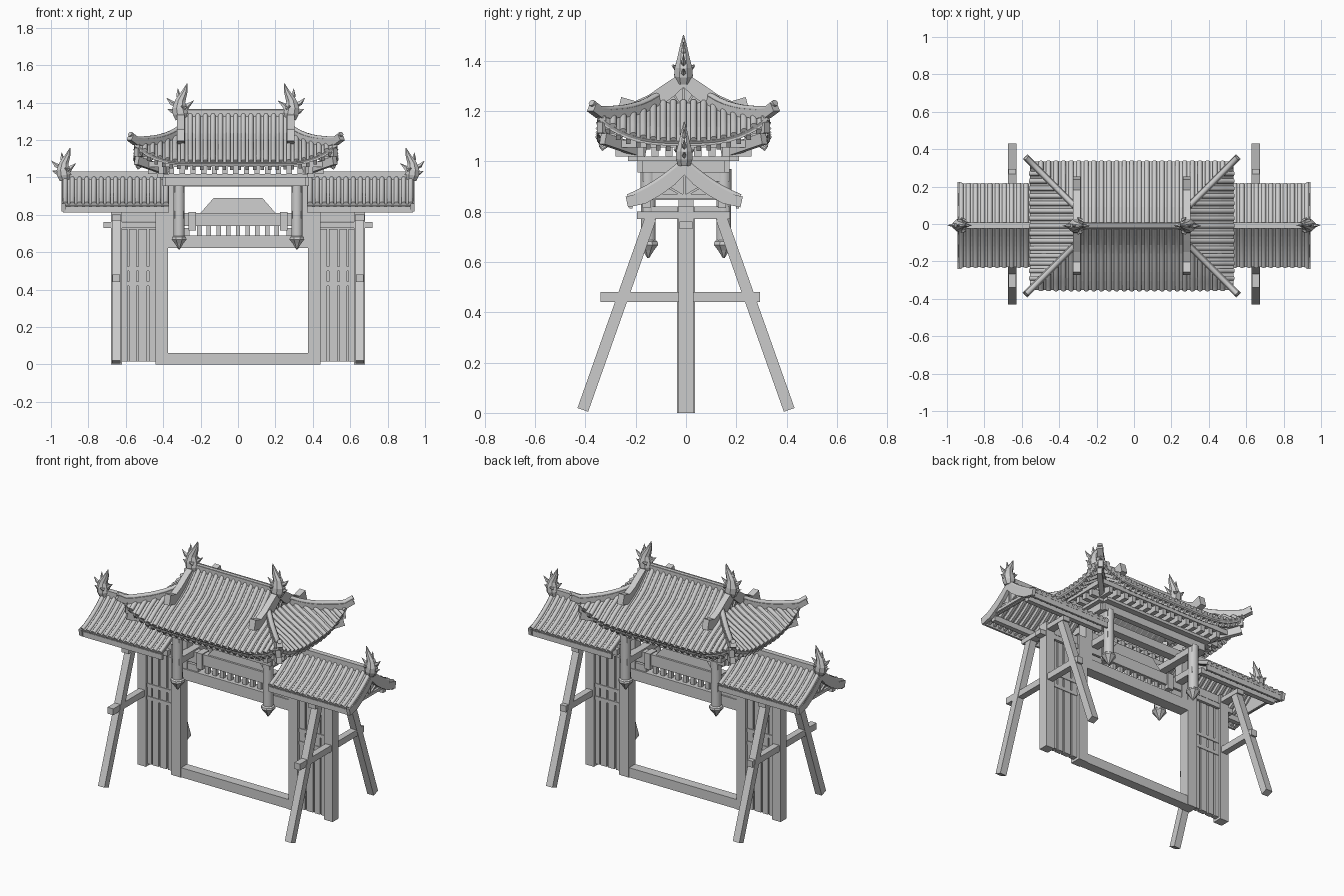
import bpy, bmesh, math
from mathutils import Vector as V

if "Cube" in bpy.data.objects:
    bpy.data.objects.remove(bpy.data.objects["Cube"])

parts = {}
SG = (-1, 1)

def get(name):
    return parts.setdefault(name, bmesh.new())

def sweep(name, pts, w, h, n=4, sc=None, up=(0, 0, 1)):
    """Sweep an n-sided section (w wide, h high) along pts, optionally scaled."""
    bm, pts, up = get(name), [V(p) for p in pts], V(up)
    k, rings = (math.sqrt(2) if n == 4 else 1) / 2, []
    for i, p in enumerate(pts):
        t = (pts[min(i + 1, len(pts) - 1)] - pts[max(i - 1, 0)]).normalized()
        s = t.cross(up).normalized()
        m, f = s.cross(t), k * (sc[i] if sc else 1)
        rings.append([bm.verts.new(p + s * w * f * math.cos(a) + m * h * f * math.sin(a))
                      for a in (2 * math.pi * (j + .5) / n for j in range(n))])
    for a, b in zip(rings, rings[1:]):
        for j in range(n):
            bm.faces.new((a[j], a[j - 1], b[j - 1], b[j]))
    bm.faces.new(rings[0])
    bm.faces.new(rings[-1][::-1])

def box(name, x0, x1, y0, y1, z0, z1):
    x = (x0 + x1) / 2
    y = (y0 + y1) / 2
    sweep(name, [(x, y, z0), (x, y, z1)], abs(x1 - x0), abs(y1 - y0), up=(0, 1, 0))

def post(name, x, y, prof, n=12):
    r = [p[0] for p in prof]
    sweep(name, [(x, y, p[1]) for p in prof], 2, 2, n, r, (0, 1, 0))

def grid(name, f, nu, nv):
    bm = get(name)
    vs = [[bm.verts.new(f(i / nu, j / nv)) for j in range(nv + 1)] for i in range(nu + 1)]
    for i in range(nu):
        for j in range(nv):
            bm.faces.new((vs[i][j], vs[i + 1][j], vs[i + 1][j + 1], vs[i][j + 1]))

def interp(tab, d):
    for (a, p), (b, q) in zip(tab, tab[1:]):
        if d <= b:
            return p + (q - p) * (d - a) / (b - a)
    return tab[-1][1]

def lerp(a, b, n):
    return [a + (b - a) * i / n for i in range(n + 1)]

MAIN = [(0, 1.335), (.05, 1.28), (.1, 1.228), (.15, 1.193), (.2, 1.165), (.27, 1.125), (.34, 1.075)]
SIDE = [(0, .995), (.05, .952), (.1, .915), (.15, .885), (.2, .86), (.23, .848)]

def mz(x, y):
    """Height of the hip-and-gable roof with upturned corners."""
    x, y = abs(x), abs(y)
    d = max(y, x - .2) if x > .3 else y
    return interp(MAIN, d) + .1 * (max(0, min(x - .2, y)) / .34) ** 3

# --- main roof: tiles, sheet and rafters on front and back slopes
for s in SG:
    for i in range(-13, 14):
        x = i * .0405
        y0 = 0 if abs(x) < .3 else abs(x) - .2
        sweep("main_roof_tiles", [(x, s * y, mz(x, y) + .008) for y in lerp(y0, .343, 7)], .028, .028, 8)
        for o in (-.008, .0):
            xr = x + .02 + o
        y1 = max(.19, abs(xr) - .2)
        if y1 < .32:
            sweep("main_rafters", [(xr, s * y, mz(xr, y) - .032) for y in lerp(y1, .33, 3)], .018, .024)
    grid("main_roof_sheet", lambda u, v: (.6 * u - .3, s * .34 * v, mz(.6 * u - .3, .34 * v)), 8, 7)
    for q in SG:
        def corner(u, v):
            x = .3 + .24 * u
            y = (x - .2) + (.54 - x) * v
            return (q * x, s * y, mz(x + 1e-4, y))
        grid("main_roof_sheet", corner, 8, 6)
    # end slope on the left / right
    for j in range(-8, 9):
        y = j * .04
        x0 = max(.302, abs(y) + .2)
        sweep("main_roof_tiles", [(s * x, y, mz(x, y) + .008) for x in lerp(x0, .543, 6)], .028, .028, 8)
        yr = y + .02
        if abs(yr) < .32:
            sweep("main_rafters", [(s * x, yr, mz(x, yr) - .032) for x in lerp(max(.39, abs(yr) + .2), .53, 3)], .018, .024)
    def end(u, v):
        y = .68 * u - .34
        x = max(.302, abs(y) + .2)
        x += (.54 - x) * v
        return (s * x, y, mz(x, y))
    grid("main_roof_sheet", end, 16, 6)
    # eave boards following the upturned edge
    sweep("main_eave_board", [(x, s * .325, mz(x, .325) - .017) for x in lerp(-.525, .525, 20)], .02, .014)
    sweep("main_eave_board", [(s * .525, y, mz(.525, y) - .017) for y in lerp(-.325, .325, 14)], .02, .014)
    # hip ridges, corner beams
    for q in SG:
        hip = [(s * (d + .2), q * d, mz(d + .2, d)) for d in lerp(.105, .365, 8)]
        sweep("main_hip_ridge", [V(p) + V((0, 0, .015)) for p in hip], .036, .034)
        sweep("main_hip_cap", [V(p) + V((0, 0, .034)) for p in hip], .03, .026, 8)
        sweep("main_corner_beam", [V(p) - V((0, 0, .04)) for p in hip[2:8]], .03, .045)
    # gable: curved board, panel and sunburst battens
    gb = [(-.255, 1.225), (-.19, 1.208), (-.125, 1.235), (-.06, 1.28), (0, 1.325)]
    gb += [(-y, z) for y, z in gb[-2::-1]]
    sweep("main_gable_board", [(s * .295, y, z) for y, z in gb], .04, .062)
    grid("main_gable_panel", lambda u, v: (s * .288, (u - .5) * .28 * (1 - v), 1.19 + .13 * v), 2, 4)
    for a in (-.09, -.04, 0, .04, .09):
        sweep("main_gable_batten", [(s * .296, 0, 1.205), (s * .296, a, 1.29 - abs(a) * .6)], .008, .014, up=(1, 0, 0))
    sweep("main_gable_batten", [(s * .298, -.11, 1.215), (s * .298, .11, 1.215)], .022, .016)
sweep("main_ridge", [(-.3, 0, 1.335), (.3, 0, 1.335)], .036, .05)
sweep("main_ridge_cap", [(-.3, 0, 1.357), (.3, 0, 1.357)], .028, .02, 8)

# --- nested ring beams and bracket blocks under the main eaves
def ring(name, hx, hy, w, z0, z1):
    for s in SG:
        box(name, -hx, hx, s * hy - w / 2, s * hy + w / 2, z0, z1)
        box(name, s * hx - w / 2, s * hx + w / 2, -hy, hy, z0, z1)
ring("main_ring_beam", .375, .165, .035, .955, 1.0)
ring("main_ring_plate", .385, .185, .07, 1.0, 1.018)
ring("main_upper_ring", .41, .2, .035, 1.06, 1.13)
ring("main_eave_purlin", .465, .262, .026, 1.055, 1.085)
for s in SG:
    for x in lerp(-.4, .4, 14):
        box("main_bracket", x - .014, x + .014, s * .17, s * .27, 1.018, 1.062)
    for y in lerp(-.17, .17, 6):
        box("main_bracket", s * .37, s * .47, y - .014, y + .014, 1.018, 1.062)
    for q in SG:
        sweep("main_corner_bracket", [(s * .37, q * .16, 1.035), (s * .53, q * .32, 1.09)], .03, .045)

for s in SG:
    # --- side roofs
    for i in range(15):
        x = s * (.385 + i * .0385)
        for q in SG:
            sweep("side_roof_tiles", [(x, q * y, interp(SIDE, y) + .006) for y in lerp(0, .222, 6)], .027, .027, 8)
            xr = x + s * .018
            if i < 14:
                sweep("side_rafters", [(xr, q * y, interp(SIDE, y) - .024) for y in lerp(.02, .212, 4)], .017, .022)
    for q in SG:
        grid("side_roof_sheet", lambda u, v: (s * (.37 + .57 * u), q * .22 * v, interp(SIDE, .22 * v)), 2, 8)
        box("side_eave_board", s * .37, s * .935, q * .205, q * .218, .812, .845)
        box("side_purlin", s * .37, s * .92, q * .15 - .015, q * .15 + .015, .815, .85)
    sweep("side_ridge", [(s * .36, 0, 1.008), (s * .94, 0, 1.008)], .032, .046)
    sb = [(-.228, .838), (-.16, .853), (-.1, .888), (-.05, .925), (0, .968)]
    sb += [(-y, z) for y, z in sb[-2::-1]]
    sweep("side_gable_board", [(s * .932, y, z) for y, z in sb], .022, .044)
    grid("side_gable_panel", lambda u, v: (s * .91, (u - .5) * .34 * (1 - v), .845 + .12 * v), 2, 4)
    sweep("side_gable_batten", [(s * .92, -.14, .86), (s * .92, .14, .86)], .02, .018)
    for a in (-.07, 0, .07):
        sweep("side_gable_batten", [(s * .92, 0, .86), (s * .92, a, .95 - abs(a) * .7)], .009, .014, up=(1, 0, 0))

    # --- posts, A-frame braces and cross bars
    box("outer_post", s * .62, s * .68, -.03, .03, 0, .82)
    box("door_jamb", s * .375, s * .44, -.035, .035, 0, .82)
    box("upper_post", s * .335, s * .385, -.03, .03, .69, .96)
    box("side_tie_beam", s * .38, s * .72, -.025, .025, .73, .76)
    box("side_top_beam", s * .38, s * .68, -.02, .02, .765, .815)
    box("side_cross_beam", s * .625, s * .675, -.195, .175, .77, .80)
    box("brace_bar", s * .63, s * .67, -.34, .295, .44, .48)
    for q in SG:
        sweep("brace", [(s * .65, q * .41, .012), (s * .65, q * .14, .775)], .045, .045, up=(0, 1, 0))
        # hanging posts with bud finials, tied back to the frame
        post("hanging_post", s * .315, q * .15, [(.03, .68), (.031, .9), (.031, .97)])
        post("bud_finial", s * .315, q * .15, [(.004, .615), (.024, .645), (.043, .668), (.04, .68), (.026, .69)], 8)
    for z in (.78, .92):
        box("hanging_tie", s * .29, s * .34, -.17, .17, z, z + .04)

    # --- plank walls either side of the opening
    box("wall_panel", s * .44, s * .62, -.006, .006, .015, .73)
    for x, w in ((.458, .036), (.51, .045), (.562, .04), (.605, .03)):
        box("wall_plank", s * (x - w / 2), s * (x + w / 2), -.016, .016, .015, .725)
    for z in (.42, .5):
        box("wall_rail", s * .44, s * .62, -.02, .02, z, z + .022)

    # --- horned fish-tail ridge ornaments
    for name, x, z, k in (("main_ridge_ornament", .29, 1.31, 1), ("side_ridge_ornament", .925, .985, .9)):
        P = lambda a, b, y=0: (s * (x + a * k), y * k, z + b * k)
        up = (0, 1, 0)
        sweep(name, [P(.0, 0), P(.005, .03), P(.01, .06), P(.006, .1), P(-.018, .15), P(-.03, .192)],
              .09 * k, .08 * k, 8, [.75, 1, .95, .65, .35, .04], up)
        sweep(name, [P(0, .04), P(-.05, .03), P(-.07, .04)], .05 * k, .05 * k, 6, [1, .7, .3], up)
        for a, b, c, d in ((.01, .04, .075, .055), (.015, .07, .08, .115), (.0, .1, .02, .165), (-.02, .06, -.065, .1)):
            sweep(name, [P(a, b), P((a + c) / 2 + .008, (b + d) / 2 - .004), P(c, d)], .035 * k, .025 * k, 5, [1, .75, .05], up)
        for q in SG:
            sweep(name, [P(-.02, .06, q * .03), P(0, .07, q * .043)], .022 * k, .022 * k, 6, [1, .4], up)

# --- sill, lintel, baluster rail and carved beam over the opening
box("sill", -.38, .38, -.03, .03, 0, .06)
box("lintel", -.44, .44, -.035, .035, .622, .69)
for i in range(-4, 5):
    box("baluster", i * .052 - .012, i * .052 + .012, -.012, .012, .685, .75)
for s in SG:
    box("beam_end_block", s * .225, s * .265, -.035, .035, .715, .815)
    box("beam_end_scroll", s * .26, s * .34, -.025, .025, .69, .73)
box("carved_beam", -.34, .34, -.025, .025, .74, .81)
sweep("center_board", [(0, 0, .81), (0, 0, .89)], .4, .025, sc=[1, .65], up=(0, 1, 0))
box("top_beam", -.385, .385, -.025, .025, .95, 1.0)

# --- turn everything into objects
for name, bm in parts.items():
    bmesh.ops.recalc_face_normals(bm, faces=bm.faces)
    me = bpy.data.meshes.new(name)
    bm.to_mesh(me)
    bm.free()
    ob = bpy.data.objects.new(name, me)
    bpy.context.collection.objects.link(ob)
    if name.startswith("main_"):
        ob.location = (-.012, -.01, 0)
    elif name.startswith("side_") and "beam" not in name:
        ob.location.y = -.007
    if "sheet" in name or "panel" in name and "gable" in name:
        m = ob.modifiers.new("thickness", 'SOLIDIFY')
        m.thickness, m.offset = .012, 0
    if any(k in name for k in ("tiles", "hip_cap", "hanging_post")):
        me.shade_smooth()
        me.set_sharp_from_angle(angle=math.radians(50))
